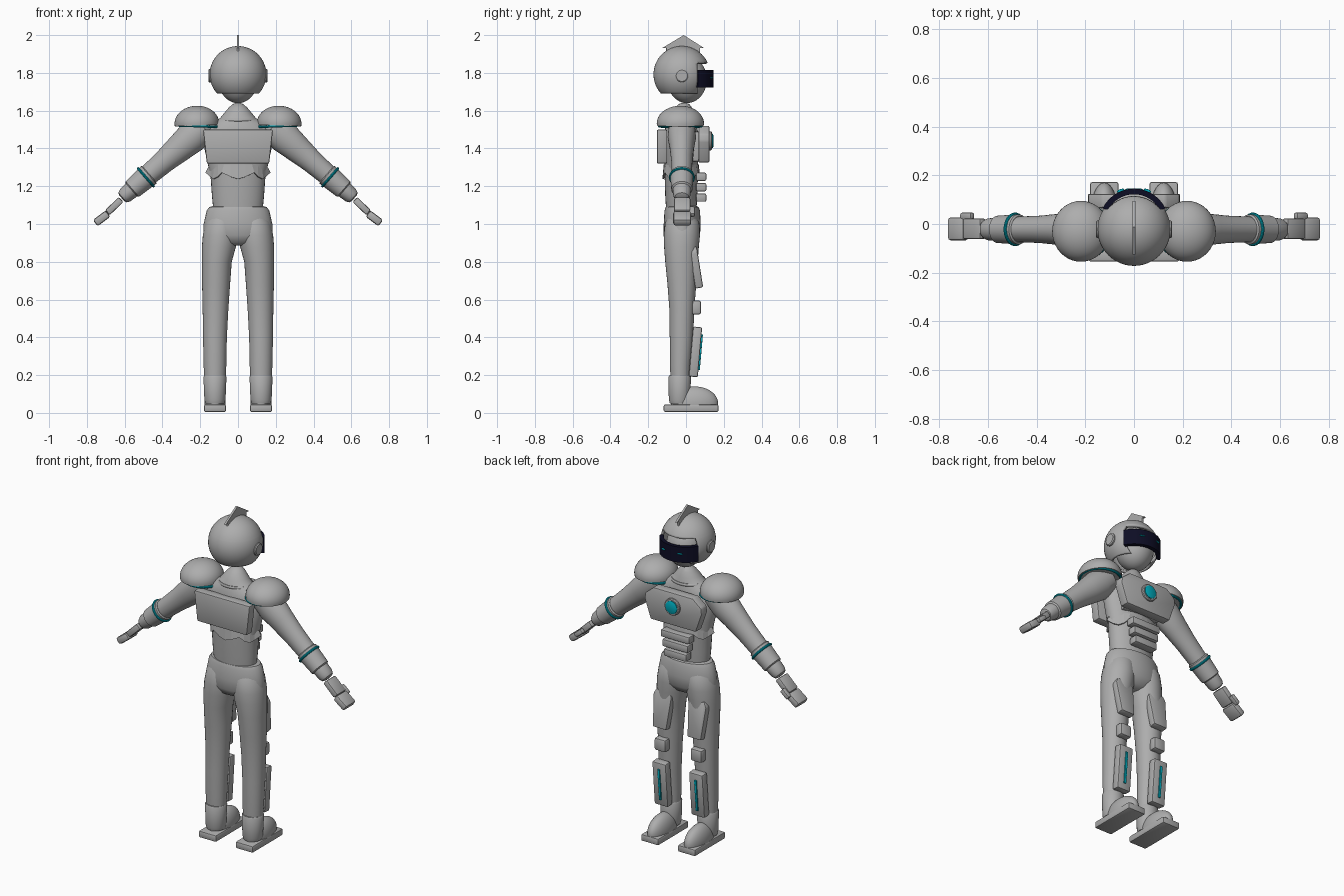
import bpy, bmesh, math
from mathutils import Matrix, Vector

if "Cube" in bpy.data.objects:
    bpy.data.objects.remove(bpy.data.objects["Cube"])


def material(name, rgb):
    m = bpy.data.materials.new(name)
    m.diffuse_color = (*rgb, 1)
    m.use_nodes = True
    m.node_tree.nodes["Principled BSDF"].inputs["Base Color"].default_value = m.diffuse_color
    return m


GREY = material("armour grey", (0.42, 0.42, 0.42))
TEAL = material("glow teal", (0.0, 0.40, 0.50))
DARK = material("visor dark", (0.004, 0.004, 0.018))
SIDES = (("left", Matrix.Identity(4)), ("right", Matrix.Scale(-1, 4, (1, 0, 0))))
I = Matrix.Identity(4)


def finish(name, bm, mat=GREY, mx=I, smooth=35):
    bmesh.ops.transform(bm, matrix=mx, verts=bm.verts)
    bmesh.ops.recalc_face_normals(bm, faces=bm.faces)
    me = bpy.data.meshes.new(name)
    bm.to_mesh(me)
    bm.free()
    ob = bpy.data.objects.new(name, me)
    bpy.context.collection.objects.link(ob)
    me.materials.append(mat)
    if smooth:
        bpy.ops.object.select_all(action='DESELECT')
        ob.select_set(True)
        bpy.context.view_layer.objects.active = ob
        bpy.ops.object.shade_smooth_by_angle(angle=math.radians(smooth))
    return ob


def loft(name, rings, mat=GREY, mx=I, n=32):
    """Skin elliptical rings given as (cx, cy, z, rx, ry)."""
    bm = bmesh.new()
    loops = [[bm.verts.new((cx + rx * math.cos(2 * math.pi * i / n),
                            cy + ry * math.sin(2 * math.pi * i / n), z)) for i in range(n)]
             for cx, cy, z, rx, ry in rings]
    for a, b in zip(loops, loops[1:]):
        for i in range(n):
            bm.faces.new((a[i], a[(i + 1) % n], b[(i + 1) % n], b[i]))
    bm.faces.new(loops[0])
    bm.faces.new(loops[-1])
    return finish(name, bm, mat, mx)


def plate(name, pts, depth, mat=GREY, mx=I, bevel=0.008):
    """Extrude an xz outline along y, centred, with softened edges."""
    bm = bmesh.new()
    f = bm.faces.new([bm.verts.new((x, -depth / 2, z)) for x, z in pts])
    r = bmesh.ops.extrude_face_region(bm, geom=[f])
    bmesh.ops.translate(bm, vec=(0, depth, 0), verts=[v for v in r["geom"] if isinstance(v, bmesh.types.BMVert)])
    if bevel:
        bmesh.ops.bevel(bm, geom=bm.edges[:], offset=bevel, segments=2, profile=0.5, affect='EDGES')
    return finish(name, bm, mat, mx, 30)


def box(name, size, mat=GREY, mx=I, bevel=0.008):
    x, y, z = (s / 2 for s in size)
    return plate(name, [(-x, -z), (x, -z), (x, z), (-x, z)], size[1], mat, mx, bevel)


def ball(name, radii, mat=GREY, mx=I, floor=None):
    bm = bmesh.new()
    bmesh.ops.create_uvsphere(bm, u_segments=40, v_segments=24, radius=1)
    bmesh.ops.scale(bm, vec=radii, verts=bm.verts)
    if floor is not None:
        r = bmesh.ops.bisect_plane(bm, geom=bm.verts[:] + bm.edges[:] + bm.faces[:],
                                   plane_co=(0, 0, floor), plane_no=(0, 0, -1), clear_outer=True)
        bmesh.ops.contextual_create(bm, geom=[e for e in r["geom_cut"] if isinstance(e, bmesh.types.BMEdge)])
    return finish(name, bm, mat, mx)


def ring(name, R, r, mx, mat=TEAL, n=40, k=10):
    bm = bmesh.new()
    g = [[bm.verts.new(((R + r * math.cos(2 * math.pi * j / k)) * math.cos(2 * math.pi * i / n),
                        (R + r * math.cos(2 * math.pi * j / k)) * math.sin(2 * math.pi * i / n),
                        r * math.sin(2 * math.pi * j / k))) for j in range(k)] for i in range(n)]
    for i in range(n):
        for j in range(k):
            bm.faces.new((g[i][j], g[(i + 1) % n][j], g[(i + 1) % n][(j + 1) % k], g[i][(j + 1) % k]))
    return finish(name, bm, mat, mx)


def at(x, y, z):
    return Matrix.Translation((x, y, z))


def rot(deg, axis):
    return Matrix.Rotation(math.radians(deg), 4, axis)


# Torso with sloping neck
loft("torso", [(0, -.025, 1.07, .13, .08), (0, -.025, 1.15, .138, .085), (0, -.025, 1.25, .145, .088),
               (0, -.025, 1.34, .165, .09), (0, -.025, 1.42, .182, .092), (0, -.025, 1.49, .182, .088),
               (0, -.025, 1.535, .14, .08), (0, -.022, 1.56, .095, .072), (0, -.02, 1.585, .075, .062),
               (0, -.015, 1.615, .05, .047), (0, -.01, 1.635, .028, .028), (0, -.01, 1.641, .01, .01)])
ring("collar", .095, .008, at(0, -.022, 1.55) @ Matrix.Diagonal((1, .8, 1, 1)), GREY)

# Flared jagged hem below the chest
bm = bmesh.new()
N = 24
top = [bm.verts.new((.15 * math.cos(a), -.025 + .093 * math.sin(a), 1.315))
       for a in (2 * math.pi * i / N for i in range(N))]
low = [bm.verts.new(((.172 if i % 4 == 0 else .152) * math.cos(2 * math.pi * i / N),
                     -.025 + .1 * math.sin(2 * math.pi * i / N),
                     (1.272, 1.25, 1.238, 1.25)[i % 4])) for i in range(N)]
for i in range(N):
    bm.faces.new((top[i], top[(i + 1) % N], low[(i + 1) % N], low[i]))
hem = finish("jagged_hem", bm, GREY, I, 0)
mod = hem.modifiers.new("thickness", 'SOLIDIFY')
mod.thickness = .008

# Back pack, chest plate, core and abdominal bars
plate("back_pack", [(-.165, 1.32), (.165, 1.32), (.185, 1.5), (-.185, 1.5)], .055, mx=at(0, -.127, 0))
plate("chest_plate", [(-.15, 1.325), (.15, 1.325), (.19, 1.44), (.185, 1.475), (.13, 1.52),
                      (-.13, 1.52), (-.185, 1.475), (-.19, 1.44)], .058, mx=at(0, .095, 0))
box("chest_filler", (.24, .06, .16), mx=at(0, .05, 1.41))
front = at(0, .125, 1.44) @ rot(-90, 'X')
loft("core_housing", [(0, 0, -.02, .05, .05), (0, 0, .008, .05, .05), (0, 0, .012, .045, .045)], GREY, front)
loft("core_light", [(0, 0, 0, .038, .038), (0, 0, .016, .038, .038), (0, 0, .02, .03, .03)], TEAL, front)
for i, z in enumerate((1.25, 1.195, 1.14)):
    box(f"abdomen_bar_{i + 1}", (.19 - .02 * i, .055, .044), mx=at(0, .08, z))

# Hips
loft("hips", [(0, -.02, 1.095, .13, .075), (0, -.02, 1.09, .152, .087), (0, -.02, 1.07, .166, .094),
              (0, -.02, 1.0, .182, .098), (0, -.022, .94, .182, .096), (0, -.025, .90, .13, .07),
              (0, -.025, .885, .06, .04)])

# Head, helmet shell with face opening, fin and visor
ball("head", (.105, .105, .125), mx=at(0, .005, 1.765))
bm = bmesh.new()
bmesh.ops.create_uvsphere(bm, u_segments=48, v_segments=32, radius=.15)
bmesh.ops.translate(bm, vec=(0, -.022, 1.792), verts=bm.verts)
for co, no in (((0, 0, 1.69), (0, 0, 1)), ((0, 0, 1.853), (0, 0, 1)), ((0, .062, 0), (0, 1, 0))):
    bmesh.ops.bisect_plane(bm, geom=bm.verts[:] + bm.edges[:] + bm.faces[:], plane_co=co, plane_no=no)
gone = []
for f in bm.faces:
    c = f.calc_center_median()
    if c.z < 1.69 or (c.y > .062 and c.z < 1.853):
        gone.append(f)
bmesh.ops.delete(bm, geom=gone, context='FACES')
shell = finish("helmet", bm)
mod = shell.modifiers.new("thickness", 'SOLIDIFY')
mod.thickness = .015
bm = bmesh.new()
f = [[bm.verts.new((s * .006, y, z)) for y, z in ((-.125, 1.932), (.095, 1.932), (-.012, 2.0))] for s in (-1, 1)]
bm.faces.new(f[0])
bm.faces.new(f[1])
for i in range(3):
    j = (i + 1) % 3
    bm.faces.new((f[0][i], f[0][j], f[1][j], f[1][i]))
finish("helmet_fin", bm, smooth=0)
box("fin_base", (.012, .18, .05), mx=at(0, -.015, 1.91), bevel=.002)

bm = bmesh.new()
cols = []
for i in range(25):
    a = math.radians(26 + 128 * i / 24)
    cols.append([bm.verts.new((r * math.cos(a), .002 + r * math.sin(a), z))
                 for r, z in ((.143, 1.722), (.143, 1.815), (.12, 1.815), (.12, 1.722))])
for a, b in zip(cols, cols[1:]):
    for j in range(4):
        bm.faces.new((a[j], a[(j + 1) % 4], b[(j + 1) % 4], b[j]))
bm.faces.new(cols[0])
bm.faces.new(cols[-1])
finish("visor", bm, DARK)

for side, M in SIDES:
    # Ear disc and visor light
    loft(f"{side}_ear", [(0, 0, 0, .036, .036), (0, 0, .022, .036, .036), (0, 0, .027, .03, .03)],
         mx=M @ at(.13, -.022, 1.785) @ rot(90, 'Y'))
    ball(f"{side}_eye_light", (.016, .006, .004), TEAL, M @ at(.055, .137, 1.775) @ rot(-22, 'Z'))

    # Shoulder dome with glowing rim
    ball(f"{side}_shoulder_dome", (.118, .125, .093), mx=M @ at(.218, -.03, 1.533) @ rot(2, 'Y'), floor=-.012)
    ring(f"{side}_shoulder_rim", .112, .007, M @ at(.212, -.03, 1.518) @ rot(-2, 'Y'))

    # Arm, gauntlet and ring, built along the arm axis
    A = M @ at(.22, -.022, 1.48) @ rot(131, 'Y')
    loft(f"{side}_arm", [(0, 0, -.08, .05, .045), (0, 0, -.05, .075, .07), (0, 0, .03, .085, .075),
                         (0, 0, .12, .074, .064), (0, 0, .22, .062, .056), (0, 0, .35, .054, .052)], mx=A)
    loft(f"{side}_gauntlet", [(0, 0, .33, .055, .055), (0, 0, .335, .062, .062), (0, 0, .45, .054, .056),
                              (0, 0, .456, .046, .048), (0, 0, .5, .042, .045), (0, 0, .518, .034, .037),
                              (0, 0, .524, .02, .022)], mx=A)
    ring(f"{side}_forearm_ring", .062, .007, A @ at(0, 0, .355))

    # Hand
    box(f"{side}_palm", (.036, .085, .1), mx=M @ at(.655, -.02, 1.095) @ rot(134, 'Y'))
    box(f"{side}_fingers", (.042, .095, .085), mx=M @ at(.722, -.02, 1.03) @ rot(127, 'Y'), bevel=.012)
    box(f"{side}_thumb", (.028, .03, .06), mx=M @ at(.685, .032, 1.065) @ rot(130, 'Y'))

    # Leg and boot cuff
    loft(f"{side}_leg", [(.122, -.03, .15, .055, .05), (.122, -.03, .25, .06, .055), (.122, -.024, .4, .063, .062),
                         (.119, -.022, .55, .068, .066), (.116, -.022, .68, .074, .076), (.112, -.024, .8, .079, .086),
                         (.101, -.024, .88, .09, .092), (.094, -.022, .94, .092, .096),
                         (.088, -.02, 1.01, .085, .09), (.08, -.02, 1.06, .06, .06)], mx=M)
    loft(f"{side}_boot_cuff", [(.122, -.035, .05, .05, .05), (.122, -.035, .07, .056, .056),
                               (.122, -.033, .19, .061, .06), (.122, -.033, .197, .057, .056)], mx=M)
    ball(f"{side}_foot", (.056, .125, .09), mx=M @ at(.122, .045, .05), floor=-.01)
    box(f"{side}_sole", (.116, .29, .04), mx=M @ at(.122, .027, .025))

    # Leg armour
    plate(f"{side}_thigh_plate", [(-.045, -.11), (.045, -.11), (.06, .08), (.045, .11), (-.045, .11), (-.06, .08)],
          .042, mx=M @ at(.115, .053, .77) @ rot(9, 'X'))
    box(f"{side}_knee_plate", (.075, .05, .075), mx=M @ at(.12, .055, .558), bevel=.012)
    S = M @ at(.122, .05, .323) @ rot(-5, 'X')
    box(f"{side}_shin_plate", (.09, .048, .265), mx=S)
    box(f"{side}_shin_light", (.014, .009, .19), TEAL, S @ at(0, .027, 0), bevel=.002)
